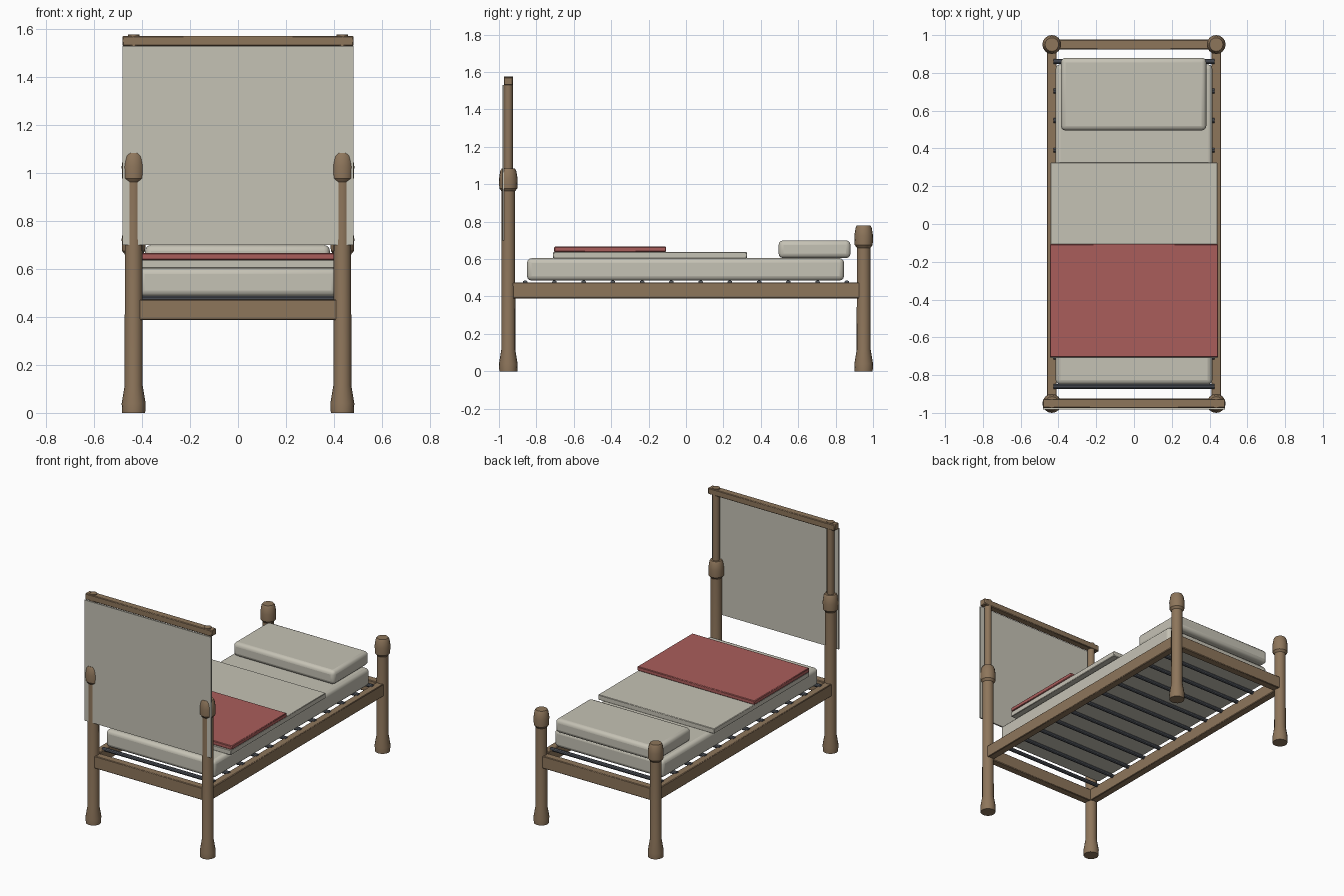
import bpy
import math

if "Cube" in bpy.data.objects:
    bpy.data.objects.remove(bpy.data.objects["Cube"])


def material(name, rgb):
    m = bpy.data.materials.new(name)
    m.diffuse_color = (*rgb, 1)
    m.use_nodes = True
    m.node_tree.nodes["Principled BSDF"].inputs["Base Color"].default_value = m.diffuse_color
    return m


WOOD = material("wood", (0.27, 0.18, 0.105))
CLOTH = material("linen", (0.56, 0.54, 0.46))
RED = material("red_wool", (0.40, 0.11, 0.105))
METAL = material("dark_metal", (0.09, 0.10, 0.12))


def finish(ob, name, mat):
    ob.name = name
    ob.data.materials.append(mat)
    return ob


def box(name, x, y, z, mat, bevel=0.0, segments=1):
    """Box from (min, max) ranges with an optional rounded edge."""
    bpy.ops.mesh.primitive_cube_add(size=1, location=[sum(r) / 2 for r in (x, y, z)])
    ob = finish(bpy.context.object, name, mat)
    ob.scale = [r[1] - r[0] for r in (x, y, z)]
    bpy.ops.object.transform_apply(location=False, rotation=False, scale=True)
    if bevel:
        mod = ob.modifiers.new("bevel", 'BEVEL')
        mod.width, mod.segments = bevel, segments
        bpy.ops.object.shade_smooth_by_angle(angle=math.radians(35))
    return ob


def rod(name, radius, length, location, mat, rotation=(0, 0, 0), sides=12):
    bpy.ops.mesh.primitive_cylinder_add(vertices=sides, radius=radius, depth=length,
                                        location=location, rotation=rotation)
    ob = finish(bpy.context.object, name, mat)
    bpy.ops.object.shade_smooth_by_angle(angle=math.radians(35))
    return ob


def turned(name, profile, x, y, mat, sides=16):
    """Closed lathe of a (radius, height) profile."""
    verts = [(r * math.cos(2 * math.pi * i / sides), r * math.sin(2 * math.pi * i / sides), z)
             for r, z in profile for i in range(sides)]
    faces = [(k * sides + i, k * sides + (i + 1) % sides,
              (k + 1) * sides + (i + 1) % sides, (k + 1) * sides + i)
             for k in range(len(profile) - 1) for i in range(sides)]
    faces += [tuple(reversed(range(sides))), tuple(range(len(verts) - sides, len(verts)))]
    me = bpy.data.meshes.new(name)
    me.from_pydata(verts, [], faces)
    ob = bpy.data.objects.new(name, me)
    bpy.context.collection.objects.link(ob)
    ob.location = (x, y, 0)
    bpy.context.view_layer.objects.active = ob
    bpy.ops.object.select_all(action='DESELECT')
    ob.select_set(True)
    bpy.ops.object.shade_smooth_by_angle(angle=math.radians(25))
    return finish(ob, name, mat)


PX, PY = 0.435, 0.95


def post_profile(top):
    foot = [(0.048, 0), (0.05, 0.04), (0.0375, 0.115)]
    knob = [(0.0365, -0.12), (0.048, -0.105), (0.05, -0.055), (0.043, -0.012), (0.036, 0)]
    return foot + [(r, top + dz) for r, dz in knob]


# Turned posts, side rails and the uprights of the tall end frame
for side, s in (("left", -1), ("right", 1)):
    x = s * PX
    turned(f"front_post_{side}", post_profile(1.083), x, -PY, WOOD)
    turned(f"back_post_{side}", post_profile(0.78), x, PY, WOOD)
    box(f"side_rail_{side}", (x - 0.026, x + 0.026), (-PY, PY), (0.39, 0.475), WOOD, 0.004)
    rod(f"canvas_upright_{side}", 0.024, 0.547, (x, -PY, 1.3035), WOOD)

# End rails
for end, s in (("front", -1), ("back", 1)):
    y = s * PY
    box(f"{end}_rail", (-PX, PX), (y - 0.026, y + 0.026), (0.388, 0.473), WOOD, 0.004)

# Top bar and hanging canvas panel
box("canvas_top_bar", (-0.482, 0.482), (-0.974, -0.926), (1.53, 1.572), WOOD, 0.004)
box("canvas_panel", (-0.481, 0.481), (-0.982, -0.972), (0.70, 1.53), CLOTH)

# Metal cross rods under the mattress
for i in range(12):
    rod(f"cross_rod_{i + 1}", 0.013, 0.85, (0, -0.86 + i * 1.72 / 11, 0.474), METAL,
        (0, math.pi / 2, 0), 10)

# Bedding
box("mattress", (-0.415, 0.415), (-0.85, 0.845), (0.485, 0.605), CLOTH, 0.025, 3)
box("pillow", (-0.387, 0.383), (0.495, 0.88), (0.605, 0.70), CLOTH, 0.025, 3)
box("sheet", (-0.442, 0.442), (-0.71, 0.325), (0.603, 0.638), CLOTH, 0.003)
box("blanket", (-0.446, 0.446), (-0.705, -0.106), (0.638, 0.666), RED, 0.004)
